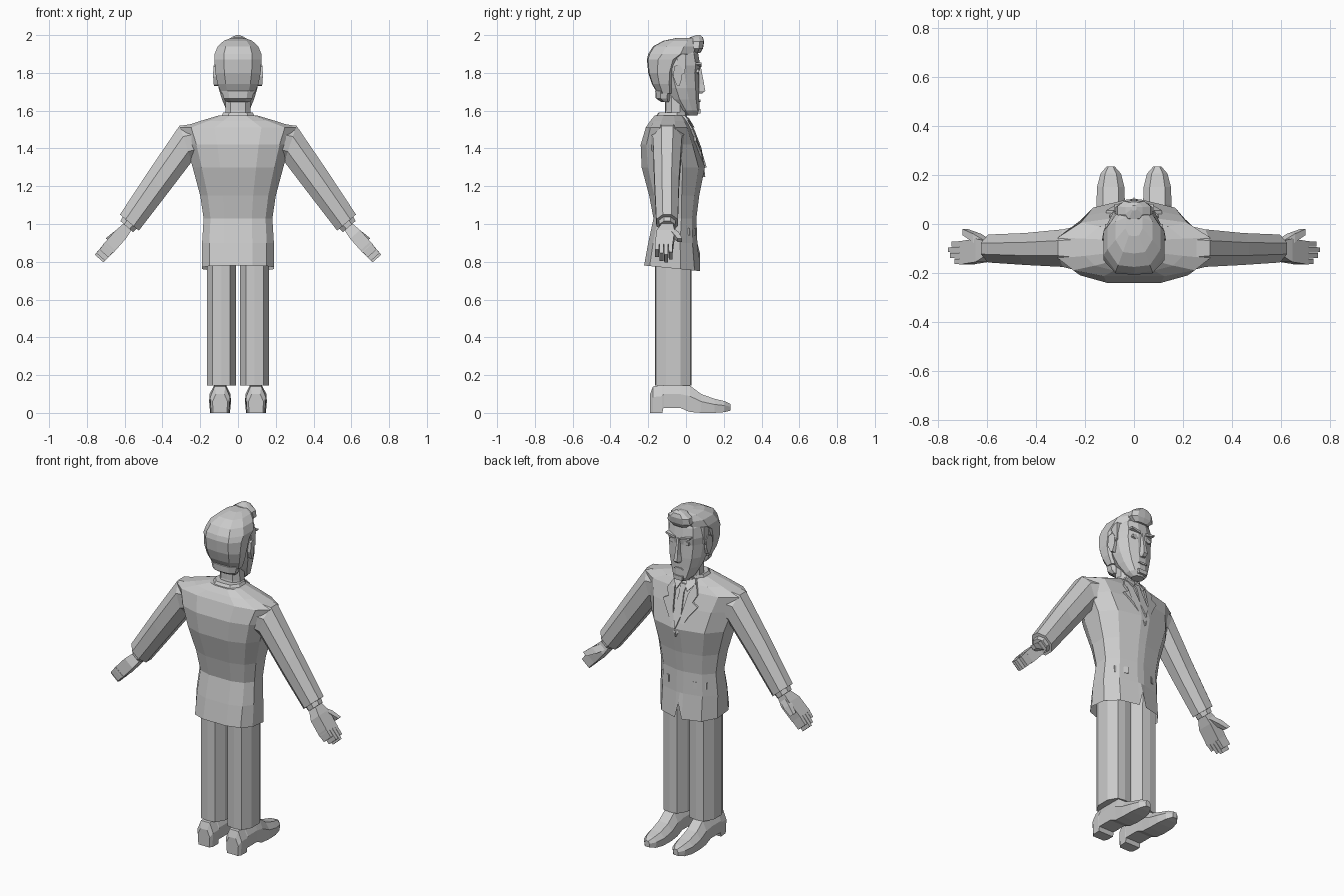
import bpy, bmesh, math
from mathutils import Vector

cube = bpy.data.objects.get("Cube")
if cube:
    bpy.data.objects.remove(cube)

grey = bpy.data.materials.new("plain grey")
grey.use_nodes = True
grey.diffuse_color = (0.6, 0.6, 0.6, 1)
grey.node_tree.nodes["Principled BSDF"].inputs["Base Color"].default_value = (0.6, 0.6, 0.6, 1)


def finish(name, bm):
    bmesh.ops.recalc_face_normals(bm, faces=bm.faces)
    mesh = bpy.data.meshes.new(name)
    bm.to_mesh(mesh)
    bm.free()
    mesh.materials.append(grey)
    obj = bpy.data.objects.new(name, mesh)
    bpy.context.collection.objects.link(obj)
    return obj


def loft(name, rings, cap_start=True, cap_end=True):
    """Skin a list of equal-length point rings."""
    bm = bmesh.new()
    loops = [[bm.verts.new(p) for p in ring] for ring in rings]
    n = len(loops[0])
    for a, b in zip(loops, loops[1:]):
        for i in range(n):
            j = (i + 1) % n
            bm.faces.new((a[i], a[j], b[j], b[i]))
    if cap_start:
        bm.faces.new(loops[0])
    if cap_end:
        bm.faces.new(loops[-1])
    return finish(name, bm)


def section(half, z, hw, back, front):
    """Symmetric horizontal ring from half-profile fractions (x, depth)."""
    right = [(-x, d) for x, d in reversed(half) if x > 0]
    return [Vector((x * hw, back + d * (front - back), z)) for x, d in half + right]


def stack(name, half, rows, **caps):
    return loft(name, [section(half, *row) for row in rows], **caps)


def both(name, build):
    for side, s in (("left", 1), ("right", -1)):
        build(side + "_" + name, s)


OCT = [(0, 0), (.6, .03), (1, .3), (1, .7), (.6, .97), (0, 1)]
BODY = [(0, 0), (.4, 0), (.8, .1), (1, .3), (1, .65), (.7, .9), (.12, 1), (0, 1)]

# Jacket: z, half width, back, front
JACKET = [(.78, .19, -.222, .075), (.9, .19, -.2, .06), (1.03, .182, -.172, .055),
          (1.15, .2, -.195, .07), (1.3, .24, -.235, .1), (1.42, .275, -.24, .065),
          (1.51, .31, -.213, .03), (1.545, .2, -.19, .01), (1.575, .1, -.165, -.01)]
jacket = [section(BODY, *row) for row in JACKET]
for p in jacket[0]:
    p.z += -.015 - .1 * (p.y + .07)      # hem dips toward the front
jacket[0][len(BODY) - 1].z += .09        # notch where the front edges part
loft("jacket", jacket, cap_start=False)


def lerp_table(t, table):
    for (a, va), (b, vb) in zip(table, table[1:]):
        if t <= b:
            return va + (vb - va) * max(0, (t - a) / (b - a))
    return table[-1][1]


def chest_y(x, z):
    """Front surface of the jacket."""
    hw, back, front = (lerp_table(z, [(r[0], r[k]) for r in JACKET]) for k in (1, 2, 3))
    d = lerp_table(abs(x) / hw, [(.12, 1), (.7, .9), (1, .65)])
    return back + d * (front - back)


def plate(name, outline, lift=.008, s=1):
    """Thin panel lying on the chest."""
    loft(name, [[(s * x, chest_y(x, z) + h, z) for x, z in outline] for h in (-.012, lift)])


# Suit front
plate("shirt_front", [(0, 1.3), (.05, 1.45), (.05, 1.56), (-.05, 1.56), (-.05, 1.45)], .003)
plate("tie", [(0, 1.3), (.026, 1.38), (.014, 1.5), (.022, 1.54), (-.022, 1.54),
              (-.014, 1.5), (-.026, 1.38)], .009)
both("lapel", lambda n, s: plate(n, [(0, 1.25), (.07, 1.38), (.115, 1.44), (.08, 1.46),
                                    (.1, 1.5), (.07, 1.56), (.045, 1.5), (.03, 1.4)], .012, s))
both("shirt_collar", lambda n, s: plate(n, [(.01, 1.56), (.035, 1.51), (.07, 1.55),
                                           (.06, 1.575)], .016, s))
both("pocket_flap", lambda n, s: plate(n, [(.08, .98), (.15, .98), (.15, .94), (.08, .94)],
                                       .006, s))
stack("jacket_collar", OCT, [(1.55, .1, -.175, .0), (1.59, .078, -.145, -.005)])

# Neck
stack("neck", OCT, [(1.53, .072, -.125, .005), (1.6, .066, -.11, 0), (1.7, .064, -.11, 0)])


# Arms: each ring runs from a top point to a bottom point
def arm_ring(top, bottom, back, front, s):
    t, b = Vector(top), Vector(bottom)
    ring = []
    for d, f in ((.3, 0), (.72, 0), (1, .28), (1, .72), (.72, 1), (.3, 1), (0, .7), (0, .3)):
        p = t.lerp(b, d)
        ring.append((s * p.x, back + f * (front - back), p.y))
    return ring


def arm(name, s):
    loft(name, [arm_ring((.2, 1.535), (.17, 1.36), -.2, .0, s),
                arm_ring((.31, 1.52), (.245, 1.33), -.175, -.022, s),
                arm_ring((.47, 1.285), (.39, 1.14), -.167, -.037, s),
                arm_ring((.625, 1.05), (.525, .965), -.157, -.043, s)])


def cuff(name, s):
    loft(name, [arm_ring((.6, 1.06), (.52, .99), -.145, -.055, s),
                arm_ring((.622, 1.015), (.555, .957), -.143, -.057, s)])


both("sleeve", arm)
both("cuff", cuff)


# Hands
def hand_box(name, s, stations):
    """Taper through (x, z, half thickness, back, front) stations."""
    rings = []
    for x, z, t, back, front in stations:
        rings.append([(s * (x + k * t * .75), y, z + k * t * .66)
                      for k, y in ((-1, back), (-1, front), (1, front), (1, back))])
    loft(name, rings)


def hand(name, s):
    hand_box(name + "_palm", s, [(.58, .99, .026, -.125, -.07), (.62, .945, .035, -.155, -.06),
                                 (.685, .872, .035, -.165, -.07)])
    for i, (reach, back) in enumerate(((.025, -.165), (.042, -.141), (.05, -.117), (.036, -.093))):
        hand_box(f"{name}_finger_{i + 1}", s,
                 [(.675, .884, .034, back, back + .023),
                  (.685 + reach, .872 - reach * 1.1, .031, back + .002, back + .022)])
    hand_box(name + "_thumb", s, [(.6, .965, .02, -.1, -.065), (.64, .945, .022, -.075, -.04),
                                  (.69, .915, .014, -.045, -.02)])


both("hand", hand)


# Trousers and shoes
def move_x(ring, x):
    return [p + Vector((x, 0, 0)) for p in ring]


def leg(name, s):
    loft(name, [move_x(section(OCT, z, hw, -.165, .03), s * .088)
                for z, hw in ((.145, .077), (.8, .077), (1.0, .07))])


def shoe(name, s):
    # y, half width, sole height, top height
    rows = [(-.19, .04, .0, .1), (-.175, .052, 0, .14), (-.125, .056, 0, .148),
            (-.12, .056, .026, .148), (-.03, .056, .026, .148), (.02, .056, .005, .145),
            (.08, .058, 0, .1), (.15, .056, 0, .075), (.205, .042, .004, .062),
            (.235, .016, .012, .048)]
    rings = []
    for y, hw, low, top in rows:
        mid = low + (top - low) * .6
        rings.append([(s * .095 + x * hw, y, z) for x, z in
                      ((-.9, low), (.9, low), (1, mid), (.55, top), (-.55, top), (-1, mid))])
    loft(name, rings)


both("trouser_leg", leg)
both("shoe", shoe)

# Head
FACE = [(0, 0), (.6, .05), (1, .35), (.98, .65), (.72, .9), (.25, 1), (0, 1)]
stack("face", FACE, [(1.575, .035, .0, .06), (1.6, .06, -.04, .072), (1.66, .085, -.09, .07),
                     (1.72, .103, -.12, .07), (1.8, .112, -.15, .068), (1.84, .115, -.16, .075),
                     (1.9, .108, -.16, .065), (1.94, .08, -.14, .05)])
stack("hair_back", OCT, [(1.69, .088, -.15, -.06), (1.74, .108, -.18, -.05),
                         (1.8, .12, -.2, -.04), (1.87, .125, -.207, -.01),
                         (1.9, .124, -.2, .045), (1.94, .108, -.175, .06),
                         (1.97, .075, -.12, .065), (1.985, .035, -.05, .06)])
stack("nape_hair", OCT, [(1.645, .06, -.13, -.08), (1.665, .076, -.16, -.075),
                         (1.705, .085, -.163, -.07), (1.72, .08, -.15, -.07)])
stack("quiff", OCT, [(1.905, .045, .03, .075), (1.93, .075, .02, .09), (1.965, .068, .015, .096),
                     (1.988, .035, .02, .09), (2.0, .01, .055, .075)])


def block(name, y0, y1, outline, s=1, cx=0):
    """Front-facing slab between two depths."""
    loft(name, [[(s * (cx + x), y, z) for x, z in outline] for y in (y0, y1)])


def eye(name, s):
    block(name, .03, .068, [(-.02, 1.805), (0, 1.795), (.02, 1.803), (.018, 1.818),
                           (0, 1.824), (-.018, 1.818)], s, .045)


def brow(name, s):
    block(name, .03, .081, [(-.03, 1.83), (.03, 1.845), (.032, 1.855), (-.03, 1.845)], s, .048)


def ear(name, s):
    rim = [(-.035, 1.73), (-.022, 1.77), (-.018, 1.82), (-.035, 1.845), (-.062, 1.835),
           (-.068, 1.78), (-.05, 1.735)]
    loft(name, [[(s * (x + .2 * (-.02 - y)), y, z) for y, z in rim] for x in (.095, .122)])


both("eye", eye)
both("eyebrow", brow)
both("ear", ear)
both("sideburn", lambda n, s: loft(n, [[(s * x, y, z) for y, z in (
    (-.05, 1.9), (.0, 1.9), (-.005, 1.8), (-.04, 1.78))] for x in (.09, .119)]))

# Nose, mouth and chin
loft("nose", [[(-w, .05, z), (w, .05, z), (w * .5, y, z), (-w * .5, y, z)]
              for z, w, y in ((1.835, .012, .078), (1.74, .018, .096), (1.705, .026, .102),
                              (1.69, .02, .085))])
block("mouth", .05, .076, [(-.03, 1.65), (0, 1.645), (.03, 1.65), (.02, 1.658), (-.02, 1.658)])
block("chin", .03, .078, [(-.026, 1.585), (.026, 1.585), (.03, 1.61), (-.03, 1.61)])
